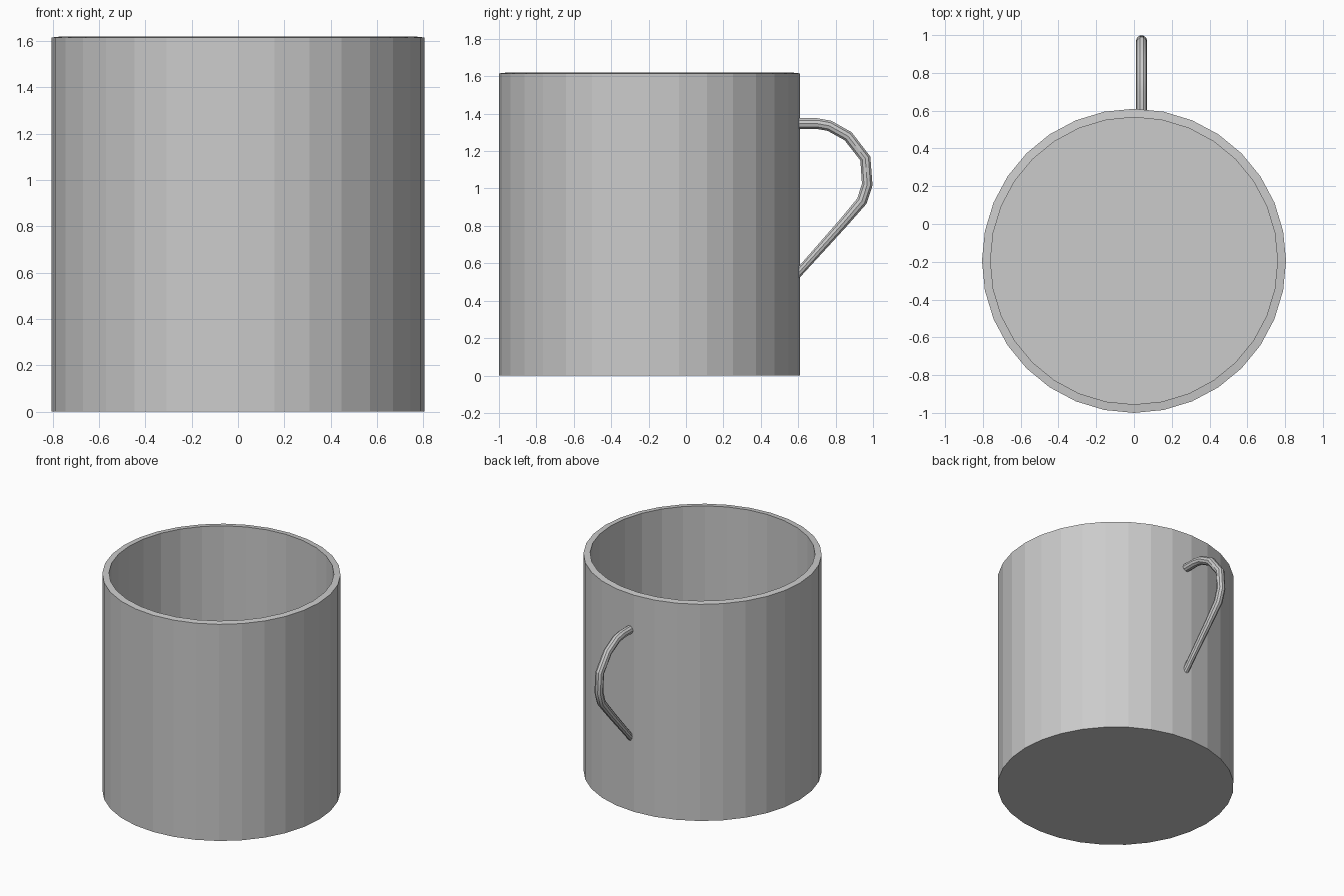
import bpy, bmesh, math

if "Cube" in bpy.data.objects:
    bpy.data.objects.remove(bpy.data.objects["Cube"])

SIDES = 32
CENTRE_Y = -0.195


def lathe(name, profile, sides):
    """Spin an (r, z) profile around z, capping the first and last rings."""
    bm = bmesh.new()
    rings = []
    for r, z in profile:
        ring = []
        for i in range(sides):
            a = 2 * math.pi * i / sides
            ring.append(bm.verts.new((r * math.cos(a), r * math.sin(a), z)))
        rings.append(ring)
    for low, high in zip(rings, rings[1:]):
        for i in range(sides):
            j = (i + 1) % sides
            bm.faces.new((low[i], low[j], high[j], high[i]))
    bm.faces.new(rings[0][::-1])
    bm.faces.new(rings[-1])
    mesh = bpy.data.meshes.new(name)
    bm.to_mesh(mesh)
    bm.free()
    obj = bpy.data.objects.new(name, mesh)
    bpy.context.collection.objects.link(obj)
    return obj


# Mug body: outer wall, slightly raised inner rim, inner wall and floor
body = lathe("mug_body",
             [(0.805, 0), (0.805, 1.615), (0.76, 1.62), (0.76, 0.045)], SIDES)
body.location.y = CENTRE_Y

# Handle: round tube swept along a bent path, ends buried in the wall
path = [(0.585, 1.347), (0.70, 1.347), (0.767, 1.335), (0.867, 1.279),
        (0.959, 1.16), (0.969, 1.02), (0.94, 0.932), (0.842, 0.817),
        (0.585, 0.53)]
radii = [1, 1, 1, 1, 1, 1, 1, 0.9, 0.75]
curve = bpy.data.curves.new("handle", 'CURVE')
curve.dimensions = '3D'
curve.bevel_depth = 0.03
curve.bevel_resolution = 3
curve.use_fill_caps = True
spline = curve.splines.new('POLY')
spline.points.add(len(path) - 1)
for point, (y, z), r in zip(spline.points, path, radii):
    point.co = (0.04, y, z, 1)
    point.radius = r
handle = bpy.data.objects.new("handle", curve)
bpy.context.collection.objects.link(handle)

# Turn the handle into a mesh and smooth it around its section
bpy.context.view_layer.objects.active = handle
handle.select_set(True)
bpy.ops.object.convert(target='MESH')
bpy.ops.object.shade_smooth_by_angle(angle=math.radians(30))
